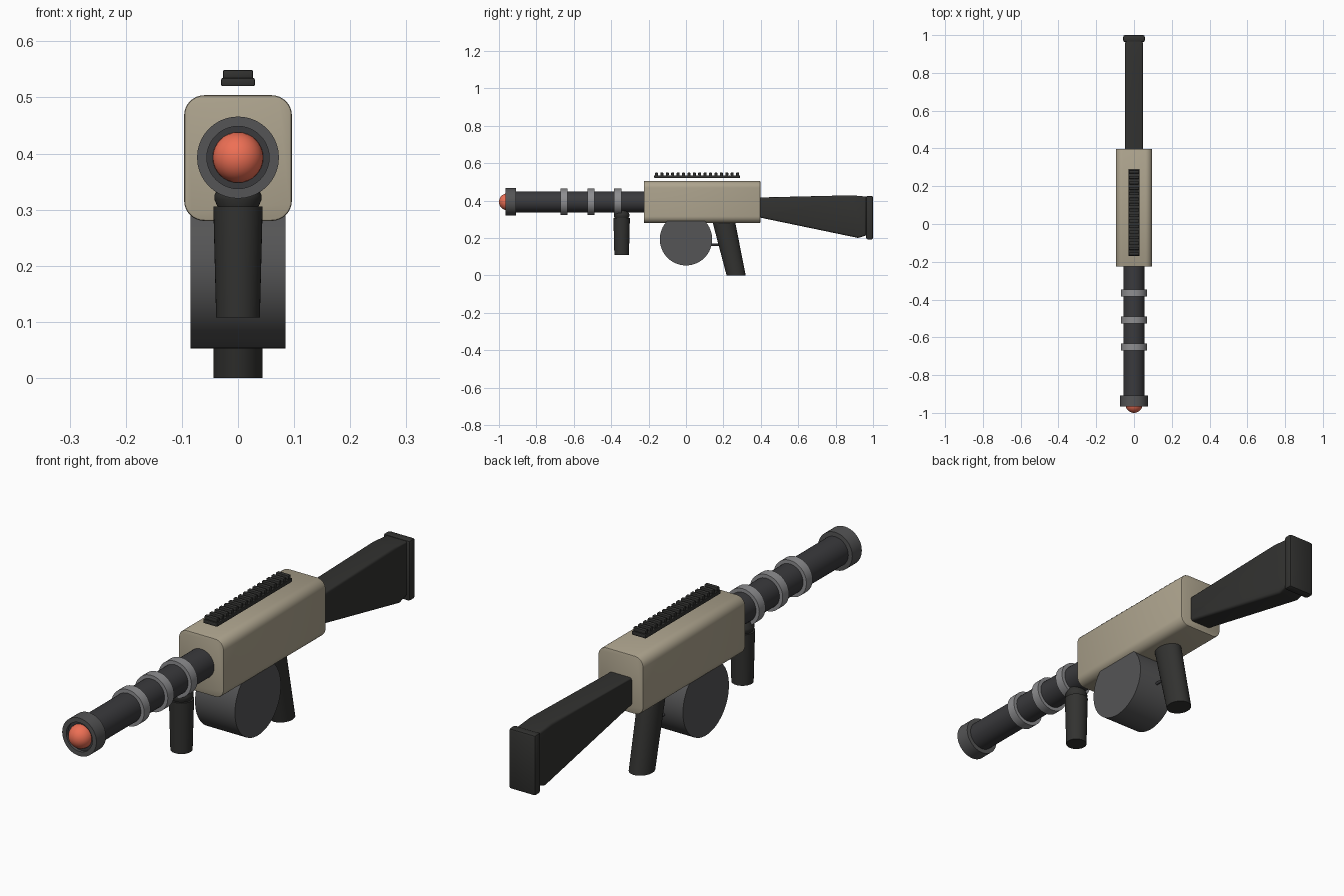
import bpy, bmesh, math
from mathutils import Matrix, Vector

if "Cube" in bpy.data.objects:
    bpy.data.objects.remove(bpy.data.objects["Cube"])


def material(name, r, g, b):
    m = bpy.data.materials.new(name)
    m.diffuse_color = (r, g, b, 1)
    m.use_nodes = True
    m.node_tree.nodes["Principled BSDF"].inputs["Base Color"].default_value = m.diffuse_color
    return m


TAN = material("tan", 0.42, 0.37, 0.27)
DARK = material("dark_metal", 0.042, 0.042, 0.046)
BLACK = material("black_grip", 0.032, 0.032, 0.030)
GREY = material("drum_grey", 0.09, 0.09, 0.092)
SILVER = material("ring_grey", 0.27, 0.27, 0.28)
RED = material("warhead_red", 0.85, 0.16, 0.09)


def finish(name, bm, mat, angle=35):
    bmesh.ops.recalc_face_normals(bm, faces=bm.faces)
    mesh = bpy.data.meshes.new(name)
    bm.to_mesh(mesh)
    bm.free()
    mesh.materials.append(mat)
    ob = bpy.data.objects.new(name, mesh)
    bpy.context.collection.objects.link(ob)
    bpy.ops.object.select_all(action='DESELECT')
    ob.select_set(True)
    bpy.context.view_layer.objects.active = ob
    bpy.ops.object.shade_smooth_by_angle(angle=math.radians(angle))
    return ob


def loft(name, rings, mat, cap=True, closed=False):
    """Skin a list of point rings."""
    bm = bmesh.new()
    vs = [[bm.verts.new(p) for p in ring] for ring in rings]
    pairs = list(zip(vs, vs[1:])) + ([(vs[-1], vs[0])] if closed else [])
    for a, b in pairs:
        n = len(a)
        for i in range(n):
            bm.faces.new((a[i], a[(i + 1) % n], b[(i + 1) % n], b[i]))
    if cap and not closed:
        bm.faces.new(vs[0])
        bm.faces.new(vs[-1])
    return finish(name, bm, mat)


def circle(axis, center, ra, rb=None, n=40):
    """Ellipse around the x, y or z axis."""
    rb = rb or ra
    pts = []
    for i in range(n):
        t = math.tau * i / n
        a, b = ra * math.cos(t), rb * math.sin(t)
        off = {'x': (0, a, b), 'y': (a, 0, b), 'z': (a, b, 0)}[axis]
        pts.append(Vector(center) + Vector(off))
    return pts


def box(name, lo, hi, mat, bevel=0.0, long_bevel=0.0):
    """Box, optionally rounding the edges along y, then every sharp edge."""
    bm = bmesh.new()
    size = Vector(hi) - Vector(lo)
    bmesh.ops.create_cube(bm, size=1, matrix=Matrix.Translation((Vector(lo) + Vector(hi)) / 2)
                          @ Matrix.Diagonal((*size, 1)))
    if long_bevel:
        es = [e for e in bm.edges if abs(e.verts[0].co.y - e.verts[1].co.y) > 1e-4]
        bmesh.ops.bevel(bm, geom=es, offset=long_bevel, segments=8, profile=0.5, affect='EDGES')
    if bevel:
        es = [e for e in bm.edges if e.calc_face_angle(0) > 0.6]
        bmesh.ops.bevel(bm, geom=es, offset=bevel, segments=2, profile=0.5, affect='EDGES')
    return finish(name, bm, mat)


ZB = 0.393  # height of the barrel axis

# Receiver body
box("receiver_body", (-0.096, -0.225, 0.28), (0.096, 0.398, 0.504), TAN, 0.004, 0.036)

# Barrel, clamp rings, muzzle collar and warhead
loft("barrel", [circle('y', (0, y, ZB), 0.056) for y in (-0.2, -0.955)], DARK)


def collar(name, y0, y1, outer, inner, mat):
    prof = [(y0, inner), (y0, outer), (y1, outer), (y1, inner)]
    loft(name, [circle('y', (0, y, ZB), r) for y, r in prof], mat, closed=True)


for i, y in enumerate((-0.652, -0.508, -0.365)):
    collar(f"barrel_ring_{i + 1}", y - 0.019, y + 0.019, 0.07, 0.05, SILVER)
collar("muzzle_collar", -0.966, -0.908, 0.073, 0.0555, GREY)

bm = bmesh.new()
bmesh.ops.create_uvsphere(bm, u_segments=32, v_segments=16, radius=0.045,
                          matrix=Matrix.Translation((0, -0.955, ZB)))
finish("warhead", bm, RED)

# Foregrip with its neck under the barrel
loft("foregrip", [circle('z', (0, -0.344, z), r) for z, r in ((0.108, 0.039), (0.306, 0.044))], BLACK)
loft("foregrip_neck", [circle('z', (0, -0.344, z), r)
                       for z, r in ((0.304, 0.036), (0.318, 0.042), (0.326, 0.042), (0.348, 0.03))], BLACK)

# Drum magazine
loft("drum_magazine", [circle('x', (x, 0, 0.193), 0.14, n=64) for x in (-0.085, 0.085)], GREY)

# Raked pistol grip and small trigger bar
loft("pistol_grip", [circle('z', (0, y, z), rx, ry) for y, z, rx, ry in
                     ((0.268, 0, 0.044, 0.051), (0.199, 0.3, 0.043, 0.061))], BLACK)
loft("trigger_bar", [circle('y', (0, y, 0.163), 0.006, n=12) for y in (0.1, 0.2)], DARK)

# Shoulder stock, side profile given width and bevelled
profile = [(0.38, 0.416), (0.885, 0.428), (0.965, 0.421), (0.965, 0.214),
           (0.92, 0.2), (0.40, 0.308), (0.38, 0.312)]
bm = bmesh.new()
face = bm.faces.new([bm.verts.new((-0.048, y, z)) for y, z in profile])
ext = bmesh.ops.extrude_face_region(bm, geom=[face])
bmesh.ops.translate(bm, vec=(0.096, 0, 0), verts=[v for v in ext["geom"] if isinstance(v, bmesh.types.BMVert)])
bmesh.ops.recalc_face_normals(bm, faces=bm.faces)
bmesh.ops.bevel(bm, geom=[e for e in bm.edges if abs(e.verts[0].co.x - e.verts[1].co.x) < 1e-4],
                offset=0.01, segments=3, profile=0.5, affect='EDGES')
finish("stock", bm, BLACK)
box("butt_pad", (-0.057, 0.963, 0.192), (0.057, 1.0, 0.425), BLACK, 0.009)

# Top rail with repeated teeth
box("rail_base", (-0.03, -0.17, 0.52), (0.03, 0.288, 0.535), BLACK, 0.003)
COUNT = 16
for i in range(COUNT):
    y = -0.158 + i * 0.434 / (COUNT - 1)
    box(f"rail_tooth_{i + 1}", (-0.027, y - 0.008, 0.533), (0.027, y + 0.008, 0.549), BLACK, 0.003)
